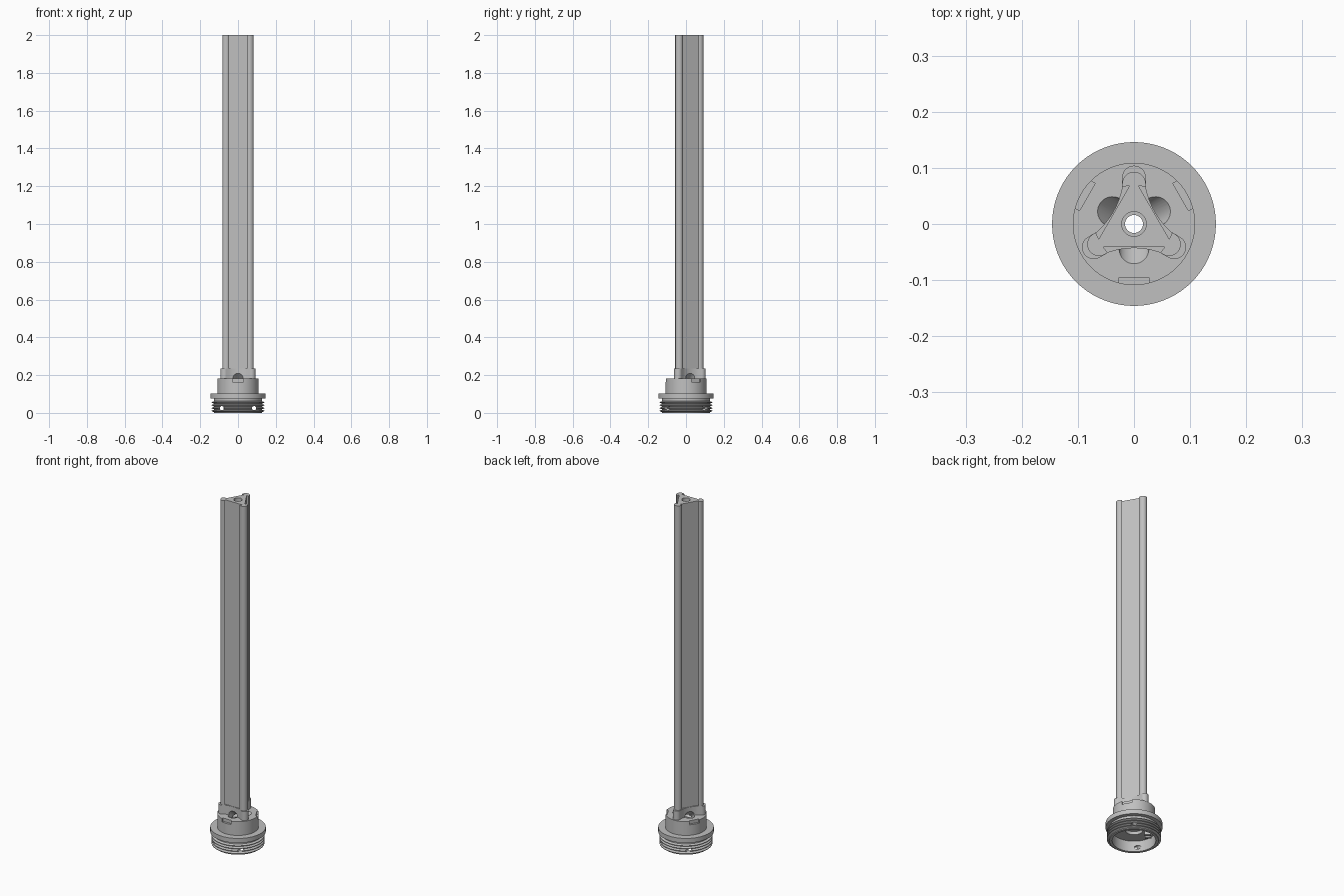
import bpy, bmesh, math
from mathutils import Vector, Matrix

if "Cube" in bpy.data.objects:
    bpy.data.objects.remove(bpy.data.objects["Cube"])

grey = bpy.data.materials.new("light grey")
grey.diffuse_color = (0.53, 0.53, 0.53, 1)
grey.use_nodes = True
grey.node_tree.nodes["Principled BSDF"].inputs["Base Color"].default_value = grey.diffuse_color


def finish(name, bm):
    bmesh.ops.recalc_face_normals(bm, faces=bm.faces)
    me = bpy.data.meshes.new(name)
    bm.to_mesh(me)
    bm.free()
    ob = bpy.data.objects.new(name, me)
    bpy.context.collection.objects.link(ob)
    me.materials.append(grey)
    return ob


def select(ob):
    bpy.ops.object.select_all(action='DESELECT')
    ob.select_set(True)
    bpy.context.view_layer.objects.active = ob


def smooth(ob):
    select(ob)
    bpy.ops.object.shade_smooth_by_angle(angle=math.radians(30))


def lathe(name, profile, n=72):
    # closed profile of (radius, z) swept round the z axis
    bm = bmesh.new()
    rings = [[bm.verts.new((r * math.cos(2 * math.pi * k / n), r * math.sin(2 * math.pi * k / n), z))
              for r, z in profile] for k in range(n)]
    m = len(profile)
    for k in range(n):
        a, b = rings[k], rings[(k + 1) % n]
        for i in range(m):
            j = (i + 1) % m
            bm.faces.new((a[i], b[i], b[j], a[j]))
    return finish(name, bm)


def prism(name, outline, z0, z1):
    bm = bmesh.new()
    low = [bm.verts.new((x, y, z0)) for x, y in outline]
    high = [bm.verts.new((x, y, z1)) for x, y in outline]
    bm.faces.new(low[::-1])
    bm.faces.new(high)
    for i in range(len(low)):
        j = (i + 1) % len(low)
        bm.faces.new((low[i], low[j], high[j], high[i]))
    return finish(name, bm)


def rod(name, centre, axis, radius, length, squash=1.0):
    bm = bmesh.new()
    rot = Vector(axis).to_track_quat('Z', 'X').to_matrix().to_4x4()
    bmesh.ops.create_cone(bm, cap_ends=True, segments=32, radius1=radius, radius2=radius, depth=length,
                          matrix=Matrix.Translation(centre) @ rot @ Matrix.Diagonal((1, squash, 1, 1)))
    return finish(name, bm)


def box(name, centre, size):
    bm = bmesh.new()
    bmesh.ops.create_cube(bm, size=1, matrix=Matrix.Translation(centre) @ Matrix.Diagonal((*size, 1)))
    return finish(name, bm)


def cut(ob, cutters):
    for c in cutters:
        c.hide_render = True
        mod = ob.modifiers.new("cut", 'BOOLEAN')
        mod.operation, mod.solver, mod.object = 'DIFFERENCE', 'EXACT', c
        select(ob)
        bpy.ops.object.modifier_apply(modifier=mod.name)
        bpy.data.objects.remove(c)


def three_fold(points):
    out = []
    for k in range(3):
        c, s = math.cos(k * math.tau / 3), math.sin(k * math.tau / 3)
        out += [(x * c - y * s, x * s + y * c) for x, y in points]
    return out


def arc(cy, r, steps=14):
    return [(r * math.cos(math.pi * i / steps), cy + r * math.sin(math.pi * i / steps))
            for i in range(steps + 1)]


def turned(ob, k):
    ob.data.transform(Matrix.Rotation(k * math.tau / 3, 4, 'Z'))
    return ob


def ports():
    # slanted oval ports between the three arms
    out = []
    for k in range(3):
        out.append(turned(rod("port_cutter", (0, -0.0535, 0.1925), (0, 1, -1), 0.019, 0.11), k))
        # widen sideways in the port's own frame
        rot = Matrix.Rotation(k * math.tau / 3, 4, 'Z')
        out[-1].data.transform(rot @ Matrix.Diagonal((1.4, 1, 1, 1)) @ rot.inverted())
    return out


# threaded base: hollow skirt, thread ridges, flange and hub
thread = []
for i in range(4):
    z = 0.004 + i * 0.015
    thread += [(0.127, z), (0.139, z + 0.005), (0.139, z + 0.008), (0.127, z + 0.013)]
base = lathe("threaded_base", [(0.112, 0), (0.127, 0)] + thread + [
    (0.127, 0.075), (0.146, 0.077), (0.146, 0.103), (0.109, 0.103), (0.109, 0.183),
    (0.016, 0.183), (0.016, 0.08), (0.045, 0.08), (0.045, 0.062), (0.112, 0.062)])
notches = [turned(box("notch_cutter", (0, -0.107, 0.178), (0.056, 0.022, 0.028)), k) for k in range(3)]
holes = [rod("hole_cutter", (s * 0.085, 0, 0.025), (0, 1, 0), 0.011, 0.4) for s in (-1, 1)]
cut(base, ports() + notches + holes)
smooth(base)

# three-armed collar with hollowed sides
side = []
for i in range(9):
    s = -0.045 + 0.09 * i / 8
    d = 0.043 + 0.018 * (s / 0.07) ** 2
    a, b = math.radians(150), math.radians(240)
    side.append((math.cos(a) * d + math.cos(b) * s, math.sin(a) * d + math.sin(b) * s))
collar = prism("collar", three_fold(arc(0.083, 0.021) + side), 0.182, 0.235)
cut(collar, ports() + [rod("bore_cutter", (0, 0, 0.2), (0, 0, 1), 0.016, 0.2)])
smooth(collar)

# long triangular column with a mushroom-shaped rail on each corner
tip = [(0.008, 0.068), (0.021, 0.0665)] + arc(0.072, 0.021) + [(-0.021, 0.0665), (-0.008, 0.068)]
column = prism("column", three_fold(tip), 0.233, 2.0)
cut(column, [rod("bore_cutter", (0, 0, 1.1), (0, 0, 1), 0.022, 2.2)])
smooth(column)

# small clamp inside the skirt
for i, s in enumerate((-1, 1)):
    lug = box("clamp_lug_%d" % (i + 1), (0, 0, 0.042), (0.014, 0.034, 0.042))
    lug.data.transform(Matrix.Rotation(math.radians(45), 4, 'Z') @ Matrix.Translation((s * 0.014, 0.072, 0)))
